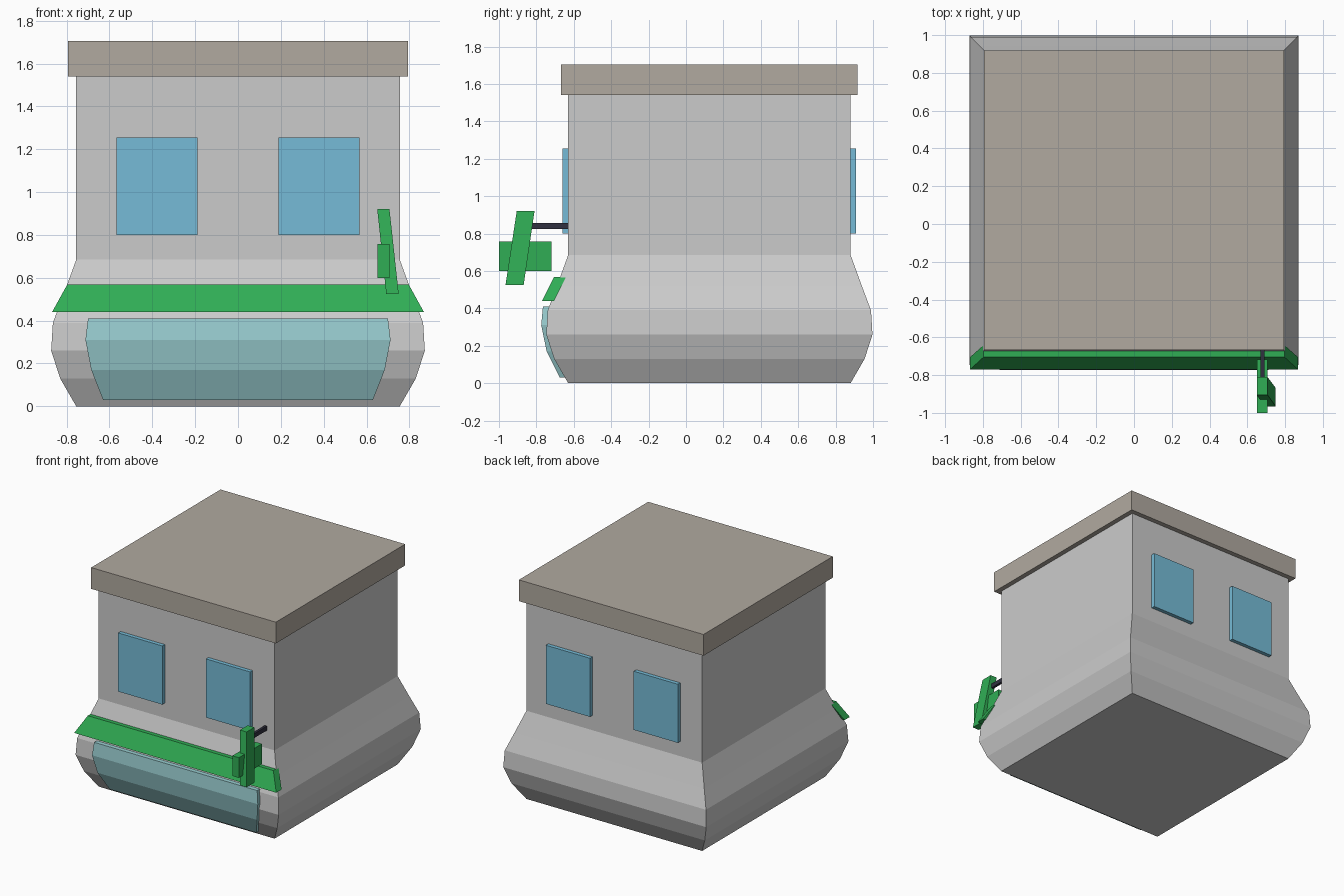
import bpy, bmesh

if "Cube" in bpy.data.objects:
    bpy.data.objects.remove(bpy.data.objects["Cube"])


def material(name, rgb):
    m = bpy.data.materials.new(name)
    m.diffuse_color = (*rgb, 1)
    m.use_nodes = True
    m.node_tree.nodes["Principled BSDF"].inputs["Base Color"].default_value = m.diffuse_color
    return m


WALL = material("wall", (0.82, 0.83, 0.80))
ROOF = material("roof_stone", (0.44, 0.40, 0.35))
GLASS = material("glass", (0.18, 0.50, 0.68))
TEAL = material("teal", (0.32, 0.62, 0.64))
GREEN = material("green", (0.03, 0.42, 0.09))
DARK = material("dark_metal", (0.03, 0.03, 0.05))
CY = 0.125  # depth centre of the building


def rect(x0, x1, y0, y1, z):
    """Horizontal rectangular ring."""
    return [(x0, y0, z), (x1, y0, z), (x1, y1, z), (x0, y1, z)]


def loft(name, rings, mat):
    """Closed flat-faced solid skinned through a stack of rings."""
    bm = bmesh.new()
    loops = [[bm.verts.new(p) for p in r] for r in rings]
    for a, b in zip(loops, loops[1:]):
        for i in range(len(a)):
            j = (i + 1) % len(a)
            bm.faces.new((a[i], a[j], b[j], b[i]))
    bm.faces.new(loops[0][::-1])
    bm.faces.new(loops[-1])
    bmesh.ops.recalc_face_normals(bm, faces=bm.faces)
    me = bpy.data.meshes.new(name)
    bm.to_mesh(me)
    bm.free()
    me.materials.append(mat)
    ob = bpy.data.objects.new(name, me)
    bpy.context.collection.objects.link(ob)
    return ob


def box(name, x0, x1, y0, y1, z0, z1, mat):
    return loft(name, [rect(x0, x1, y0, y1, z) for z in (z0, z1)], mat)


# Walls with bulging base: (half width, height)
profile = [(0.755, 0), (0.83, 0.13), (0.872, 0.26), (0.864, 0.39),
           (0.815, 0.52), (0.755, 0.685), (0.755, 1.54)]
loft("walls", [rect(-h, h, CY - h, CY + h, z) for h, z in profile], WALL)

# Overhanging roof slab
box("roof", -0.793, 0.793, CY - 0.793, CY + 0.793, 1.54, 1.705, ROOF)

# Windows, two at the front and two at the back
for side, y0, y1 in (("front", -0.66, -0.62), ("back", 0.87, 0.91)):
    for hand, x0 in (("left", -0.567), ("right", 0.188)):
        box(f"{side}_window_{hand}", x0, x0 + 0.379, y0, y1, 0.80, 1.255, GLASS)

# Curved display window following the bulge: (half width, front y, z)
display = [(0.63, -0.675, 0.03), (0.685, -0.745, 0.17),
           (0.712, -0.774, 0.31), (0.70, -0.765, 0.41)]
loft("display_window", [rect(-w, w, y, y + 0.06, z) for w, y, z in display], TEAL)

# Sloping awning
loft("awning", [rect(-0.868, 0.868, -0.77, -0.705, 0.44),
                rect(-0.797, 0.797, -0.705, -0.642, 0.568)], GREEN)

# Hanging cross sign with a leaning upright, on a bracket
loft("sign_upright", [rect(0.692, 0.75, -0.965, -0.868, 0.525),
                      rect(0.65, 0.707, -0.905, -0.81, 0.92)], GREEN)
box("sign_crossbar", 0.652, 0.708, -1.0, -0.718, 0.60, 0.757, GREEN)
box("sign_bracket", 0.67, 0.69, -0.85, -0.62, 0.823, 0.857, DARK)
